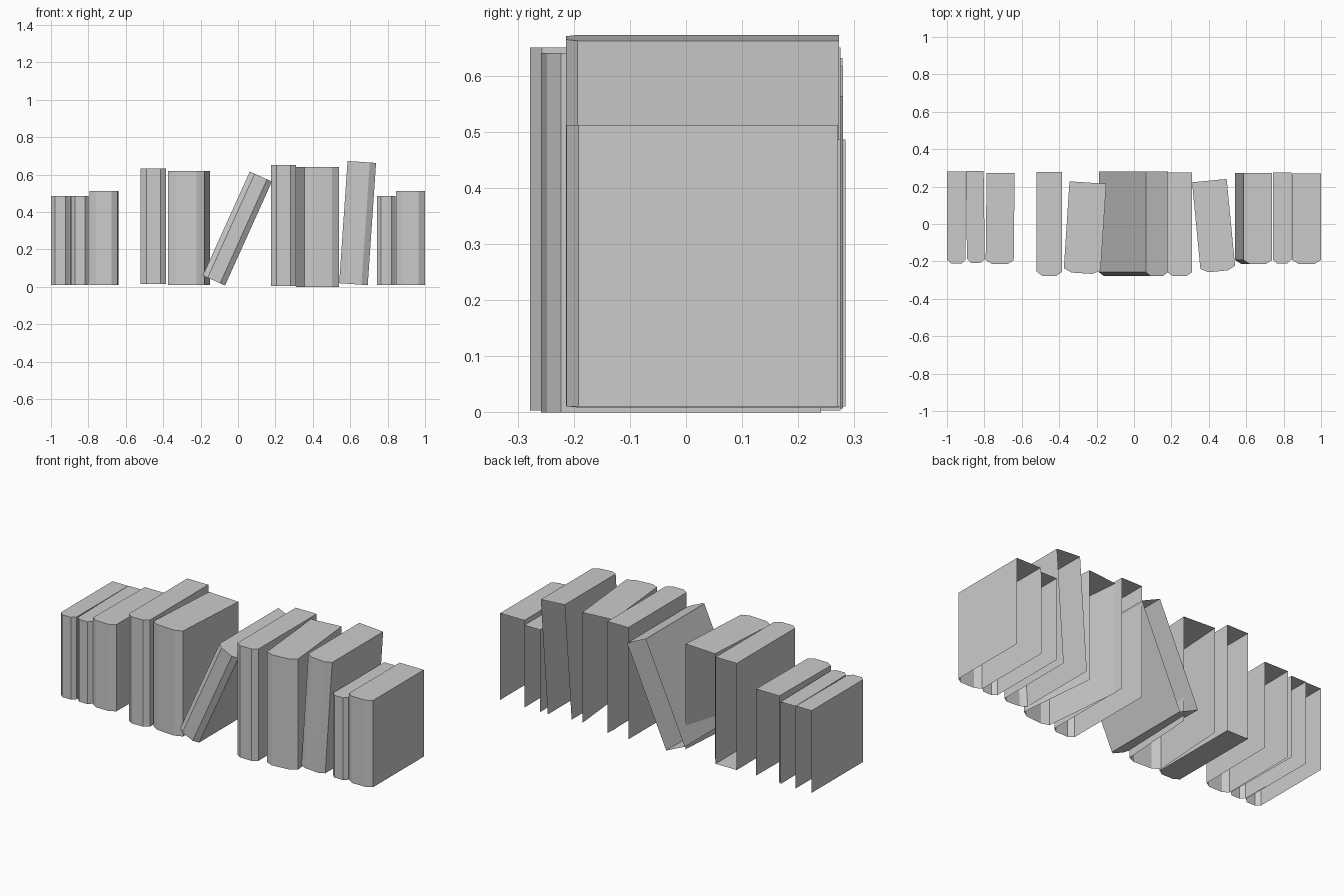
import bpy, bmesh
from math import radians
from mathutils import Matrix

cube = bpy.data.objects.get("Cube")
if cube:
    bpy.data.objects.remove(cube, do_unlink=True)

grey = bpy.data.materials.new("plain_grey")
grey.use_nodes = True
colour = (0.6, 0.6, 0.6, 1)
grey.diffuse_color = colour
grey.node_tree.nodes["Principled BSDF"].inputs["Base Color"].default_value = colour


def book(name, corner, size, yaw=0, lean=0, bottom=False):
    """Open-backed book shell, turned about its lower front left corner."""
    w, d, h = size
    bulge = 0.021
    # outline from back left, round the faceted spine, to back right
    outline = [(0, d), (0, 0), (w * 0.22, -bulge), (w * 0.78, -bulge), (w, 0), (w, d)]
    bm = bmesh.new()
    low = [bm.verts.new((x, y, 0)) for x, y in outline]
    high = [bm.verts.new((x, y, h)) for x, y in outline]
    for i in range(len(outline) - 1):
        bm.faces.new((low[i], low[i + 1], high[i + 1], high[i]))
    bm.faces.new(high)
    if bottom:
        bm.faces.new(low[::-1])
    bm.transform(Matrix.Translation(corner)
                 @ Matrix.Rotation(radians(yaw), 4, 'Z')
                 @ Matrix.Rotation(radians(lean), 4, 'Y'))
    mesh = bpy.data.meshes.new(name)
    bm.to_mesh(mesh)
    bm.free()
    mesh.materials.append(grey)
    obj = bpy.data.objects.new(name, mesh)
    bpy.context.collection.objects.link(obj)


# short books at the right end
book("short_book_right_outer", (-1.0, -0.19, 0.01), (0.1, 0.47, 0.476))
book("short_book_right_inner", (-0.893, -0.187, 0.01), (0.095, 0.47, 0.476), yaw=0.7)
book("short_book_right_thick", (-0.793, -0.192, 0.01), (0.15, 0.465, 0.502), yaw=-0.6)

# tall books in the middle
book("tall_book_right", (-0.52, -0.256, 0.014), (0.135, 0.535, 0.617), bottom=True)
book("turned_book_right", (-0.375, -0.236, 0.01), (0.197, 0.465, 0.61), yaw=-3.7)
book("leaning_book", (-0.188, -0.257, 0.06), (0.13, 0.537, 0.61), lean=24.3, bottom=True)
book("tall_book_left", (0.177, -0.257, 0.003), (0.134, 0.532, 0.647))
book("turned_book_left", (0.355, -0.241, 0), (0.186, 0.466, 0.64), yaw=5.5)
book("tilted_book_left", (0.541, -0.193, 0.019), (0.153, 0.466, 0.655), lean=3.9)

# short books at the left end
book("short_book_left_inner", (0.742, -0.19, 0.01), (0.1, 0.465, 0.476))
book("short_book_left_thick", (0.845, -0.192, 0.01), (0.155, 0.463, 0.502))
